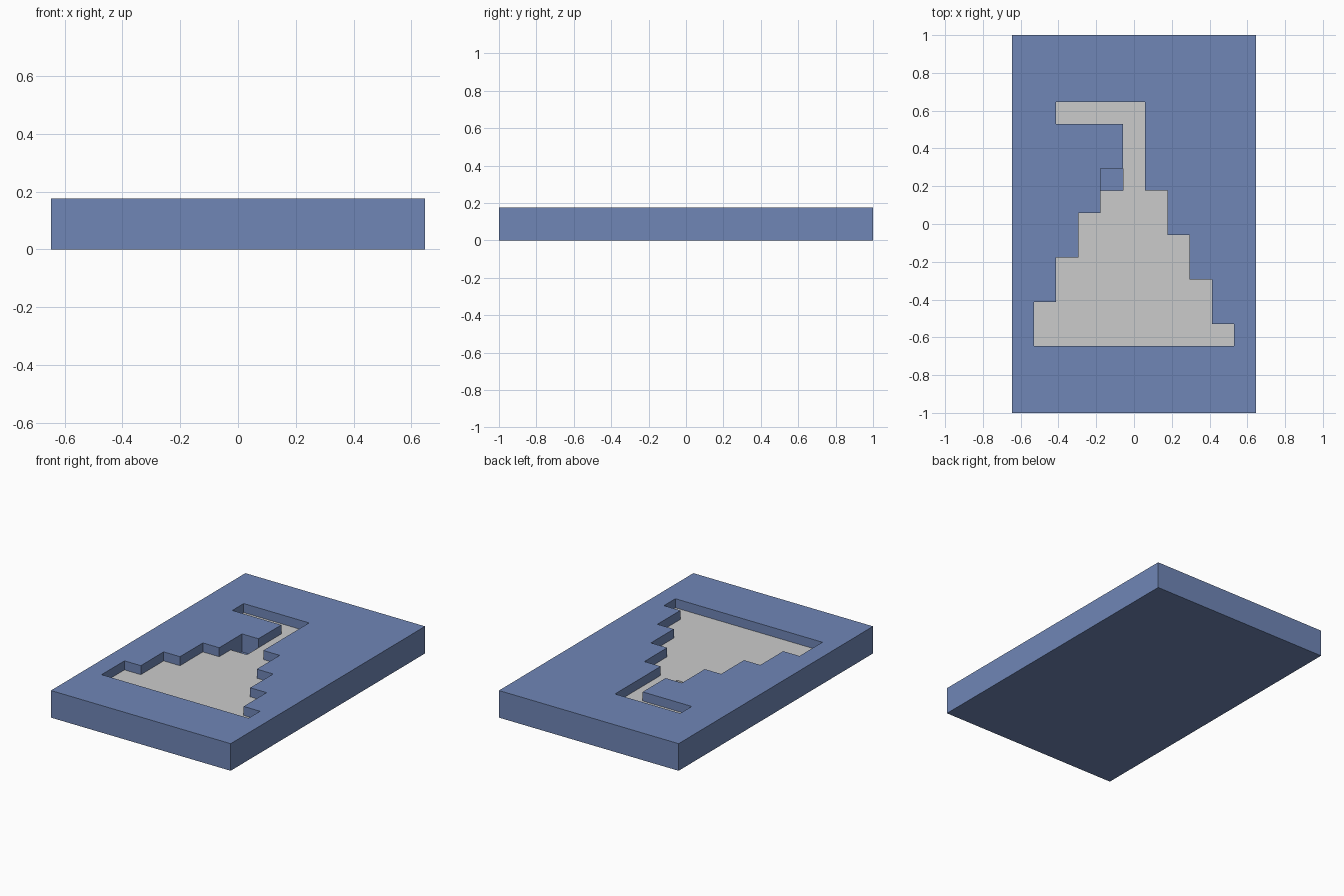
import bpy, bmesh

if "Cube" in bpy.data.objects:
    bpy.data.objects.remove(bpy.data.objects["Cube"])

CELL = 2 / 17          # everything sits on an 11 x 17 cell grid


def prism(name, outline, z0, z1):
    """Closed prism from a counter-clockwise outline; all values in cells."""
    bm = bmesh.new()
    base = bm.faces.new([bm.verts.new((x * CELL, y * CELL, z0 * CELL)) for x, y in outline])
    top = bmesh.ops.extrude_face_region(bm, geom=[base], use_keep_orig=True)
    verts = [g for g in top["geom"] if isinstance(g, bmesh.types.BMVert)]
    bmesh.ops.translate(bm, verts=verts, vec=(0, 0, (z1 - z0) * CELL))
    bmesh.ops.recalc_face_normals(bm, faces=bm.faces)
    mesh = bpy.data.meshes.new(name)
    bm.to_mesh(mesh)
    bm.free()
    obj = bpy.data.objects.new(name, mesh)
    bpy.context.collection.objects.link(obj)
    return obj


# Stepped outline: bottom, right stairs, hooked stem
lower_and_right = [(-4.5, -5.5), (4.5, -5.5), (4.5, -4.5), (3.5, -4.5), (3.5, -2.5),
                   (2.5, -2.5), (2.5, -0.5), (1.5, -0.5), (1.5, 1.5), (0.5, 1.5)]
hook = [(0.5, 5.5), (-3.5, 5.5), (-3.5, 4.5), (-0.5, 4.5)]
left = [(-1.5, 0.5), (-2.5, 0.5), (-2.5, -1.5), (-3.5, -1.5), (-3.5, -3.5), (-4.5, -3.5)]
# The pocket has one extra cell beside the stem that stays unfilled
notch_open = [(-0.5, 2.5), (-1.5, 2.5)]
notch_filled = [(-0.5, 1.5), (-1.5, 1.5)]

# Plate
plate = prism("plate", [(-5.5, -8.5), (5.5, -8.5), (5.5, 8.5), (-5.5, 8.5)], 0, 1.5)
blue = bpy.data.materials.new("blue")
blue.diffuse_color = (0.16, 0.24, 0.47, 1)
blue.use_nodes = True
blue.node_tree.nodes["Principled BSDF"].inputs["Base Color"].default_value = blue.diffuse_color
plate.data.materials.append(blue)

# Pocket cut into the plate
cutter = prism("pocket_cutter", lower_and_right + hook + notch_open + left, 0.5, 2.5)
cutter.data.materials.append(blue)
cutter.hide_render = True
mod = plate.modifiers.new("pocket", "BOOLEAN")
mod.operation = "DIFFERENCE"
mod.solver = "EXACT"
mod.object = cutter
bpy.context.view_layer.objects.active = plate
bpy.ops.object.modifier_apply(modifier=mod.name)
bpy.data.objects.remove(cutter)

# Grey inlay, recessed half a cell below the plate's top
prism("inlay", lower_and_right + hook + notch_filled + left, 0.5, 1.0)
